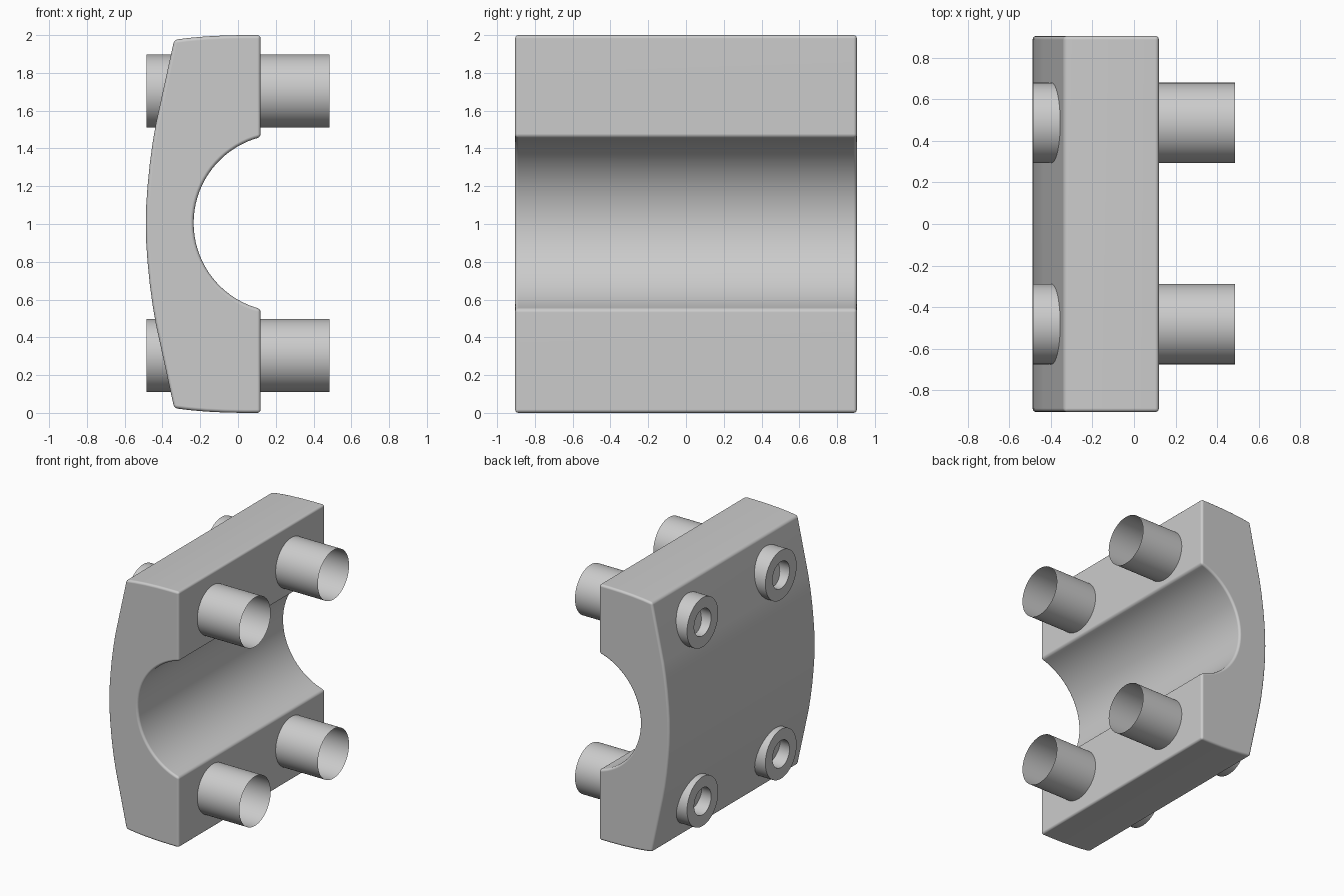
import bpy, bmesh, math
from mathutils import Matrix, Vector

if "Cube" in bpy.data.objects:
    bpy.data.objects.remove(bpy.data.objects["Cube"])


def finish(name, bm, angle):
    mesh = bpy.data.meshes.new(name)
    bm.to_mesh(mesh)
    bm.free()
    ob = bpy.data.objects.new(name, mesh)
    bpy.context.collection.objects.link(ob)
    bpy.ops.object.select_all(action='DESELECT')
    ob.select_set(True)
    bpy.context.view_layer.objects.active = ob
    bpy.ops.object.shade_smooth_by_angle(angle=math.radians(angle))
    return ob


# Clamp body: half outline (x, height above the middle), mirrored, with a bore arc
HALF_WIDTH = 0.905
outer = [(0.12, 1.0), (0.03, 1.0), (-0.07, 0.998), (-0.17, 0.993), (-0.26, 0.985), (-0.338, 0.975),
         (-0.435, 0.53), (-0.452, 0.43), (-0.467, 0.32), (-0.479, 0.2), (-0.486, 0.1)]
profile = [(x, 1 + h) for x, h in outer] + [(-0.488, 1.0)]
profile += [(x, 1 - h) for x, h in reversed(outer)]

bore_r, bore_x, bore_z = 0.469, 0.234, 1.005
half_arc = math.acos((bore_x - 0.12) / bore_r)
for i in range(37):
    a = math.pi + half_arc * (1 - 2 * i / 36)
    profile.append((bore_x + bore_r * math.cos(a), bore_z + bore_r * math.sin(a)))

# Make sure the bore runs from its lower lip to its upper lip
n = len(profile) - 37
if profile[n][1] > profile[-1][1]:
    profile[n:] = profile[n:][::-1]

bm = bmesh.new()
face = bm.faces.new([bm.verts.new((x, -HALF_WIDTH, z)) for x, z in profile])
ext = bmesh.ops.extrude_face_region(bm, geom=[face])
moved = [g for g in ext["geom"] if isinstance(g, bmesh.types.BMVert)]
bmesh.ops.translate(bm, verts=moved, vec=(0, 2 * HALF_WIDTH, 0))
bmesh.ops.recalc_face_normals(bm, faces=bm.faces)
sharp = [e for e in bm.edges if e.calc_face_angle(0) > math.radians(25)]
bmesh.ops.bevel(bm, geom=sharp, offset=0.018, offset_type='OFFSET', segments=3,
                profile=0.5, affect='EDGES', clamp_overlap=True)
body = finish("clamp_body", bm, 40)
body.modifiers.new("even_shading", 'WEIGHTED_NORMAL').keep_sharp = True


# Bolts: lathed socket head and sleeve, open at the +x end
def bolt(name, y, z):
    section = [(-0.25, 0.0), (-0.25, 0.105), (-0.485, 0.105), (-0.485, 0.193), (0.485, 0.193)]
    bm = bmesh.new()
    verts = [bm.verts.new((x, 0, r)) for x, r in section]
    edges = [bm.edges.new(pair) for pair in zip(verts, verts[1:])]
    bmesh.ops.spin(bm, geom=verts + edges, cent=(0, 0, 0), axis=(1, 0, 0),
                   angle=2 * math.pi, steps=64)
    bmesh.ops.remove_doubles(bm, verts=bm.verts, dist=0.0001)
    bmesh.ops.recalc_face_normals(bm, faces=bm.faces)
    # Keep the outer wall facing outward
    wall = max(bm.faces, key=lambda f: f.calc_area())
    c = wall.calc_center_median()
    if wall.normal.dot(Vector((0, c.y, c.z))) < 0:
        bmesh.ops.reverse_faces(bm, faces=bm.faces)
    bmesh.ops.transform(bm, matrix=Matrix.Translation((0, y, z)), verts=bm.verts)
    finish(name, bm, 35)


for side, y in (("front", -0.482), ("back", 0.487)):
    for level, z in (("lower", 0.304), ("upper", 1.704)):
        bolt(f"bolt_{level}_{side}", y, z)
